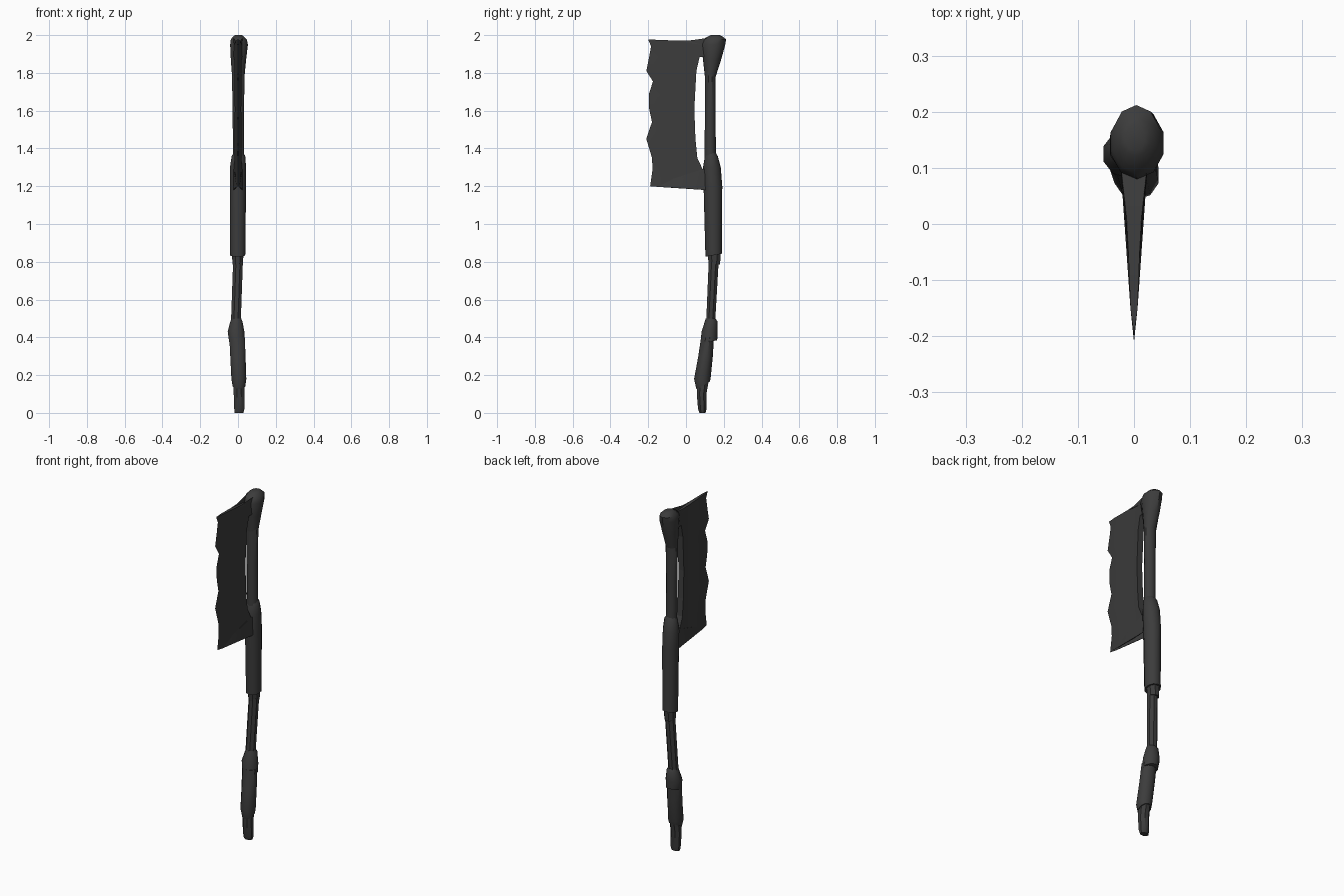
import bpy, bmesh, math

cube = bpy.data.objects.get("Cube")
if cube:
    bpy.data.objects.remove(cube)

# One dark iron grey for the whole weapon
iron = bpy.data.materials.new("dark iron grey")
iron.use_nodes = True
COLOUR = (0.045, 0.045, 0.045, 1)
iron.diffuse_color = COLOUR
iron.node_tree.nodes["Principled BSDF"].inputs["Base Color"].default_value = COLOUR


def finish(name, bm, angle):
    bmesh.ops.recalc_face_normals(bm, faces=bm.faces)
    mesh = bpy.data.meshes.new(name)
    bm.to_mesh(mesh)
    bm.free()
    mesh.materials.append(iron)
    obj = bpy.data.objects.new(name, mesh)
    bpy.context.collection.objects.link(obj)
    bpy.ops.object.select_all(action='DESELECT')
    obj.select_set(True)
    bpy.context.view_layer.objects.active = obj
    bpy.ops.object.shade_smooth_by_angle(angle=math.radians(angle))
    return obj


def loft(name, rings, sides=10, tilt=0.0):
    """Closed tube through rings (z, y_front, y_back, x_right, x_left);
    tilt slants the first ring up towards the back."""
    bm = bmesh.new()
    loops = []
    for i, (z, y0, y1, x0, x1) in enumerate(rings):
        loop = []
        for k in range(sides):
            a = 2 * math.pi * (k + 0.5) / sides
            slant = tilt * math.sin(a) if i == 0 else 0
            loop.append(bm.verts.new(((x0 + x1) / 2 + (x1 - x0) / 2 * math.cos(a),
                                      (y0 + y1) / 2 + (y1 - y0) / 2 * math.sin(a),
                                      z + slant)))
        loops.append(loop)
    for a, b in zip(loops, loops[1:]):
        for k in range(sides):
            n = (k + 1) % sides
            bm.faces.new((a[k], a[n], b[n], b[k]))
    bm.faces.new(loops[0])
    bm.faces.new(loops[-1])
    return finish(name, bm, 40)


def lerp(table, v):
    """Piecewise linear lookup in ascending (key, value) pairs."""
    if v <= table[0][0]:
        return table[0][1]
    for (a, fa), (b, fb) in zip(table, table[1:]):
        if v <= b:
            return fa + (fb - fa) * (v - a) / (b - a)
    return table[-1][1]


# Handle, from the butt up to the head
loft("handle_butt", [(0.0, .07, .105, -.02, .03), (.02, .062, .11, -.022, .036),
                     (.1, .055, .11, -.025, .036), (.18, .055, .125, -.025, .036)], 8)
loft("lower_grip", [(.145, .055, .125, -.03, .04), (.18, .043, .13, -.037, .046),
                    (.3, .065, .142, -.043, .042), (.4, .08, .148, -.048, .038)], tilt=.02)
loft("grip_knob", [(.375, .077, .165, -.048, .037), (.43, .082, .168, -.057, .036),
                   (.485, .1, .167, -.042, .025), (.5, .105, .155, -.035, .018)], tilt=.01)
loft("thin_shaft", [(.46, .104, .155, -.04, .016), (.8, .118, .175, -.028, .028)], 8)
loft("shaft_collar", [(.785, .117, .183, -.032, .027), (.85, .112, .186, -.034, .033)], 8)
loft("main_grip", [(.835, .103, .192, -.043, .04), (.86, .102, .19, -.044, .042),
                   (1.2, .093, .192, -.045, .044), (1.3, .09, .184, -.045, .045),
                   (1.36, .1, .168, -.035, .04), (1.38, .11, .155, -.022, .028)], tilt=.008)
loft("upper_shaft", [(1.32, .098, .158, -.028, .034), (1.6, .1, .157, -.03, .033),
                     (1.8, .1, .157, -.034, .037)])
loft("head_knob", [(1.78, .1, .157, -.033, .036), (1.87, .09, .186, -.04, .045),
                   (1.95, .08, .208, -.044, .055), (1.978, .09, .212, -.04, .048),
                   (1.995, .12, .19, -.025, .03), (2.0, .13, .178, -.015, .02)])

# Chipped blade: rows down the cutting edge (z, y), thickening towards the handle
CHIPS = [(1.977, -.2), (1.94, -.185), (1.885, -.195), (1.81, -.21), (1.755, -.175),
         (1.685, -.197), (1.61, -.195), (1.54, -.18), (1.45, -.21), (1.35, -.18),
         (1.29, -.177), (1.2, -.19)]
SPINE = [(1.29, .088), (1.35, .06), (1.45, .05), (1.61, .044), (1.81, .055), (1.885, .072)]
THICK = [(-.16, .006), (0, .012), (.06, .019), (.13, .026)]
TOP = [(-.2, 0), (0, -.008), (.13, .01)]
BOTTOM = [(-.2, 0), (.1, -.02)]

bm = bmesh.new()
rows = []
for i, (z, edge) in enumerate(CHIPS):
    ys = [-.15, -.05, 0.01, lerp(SPINE, z)]
    if z > 1.88 or z < 1.3:
        ys.append(.13)          # arms reaching into the handle
    rim = lerp(TOP, 0) * 0
    row = [(bm.verts.new((0, edge, z)),) * 2]
    for y in ys:
        rise = lerp(TOP, y) if i == 0 else lerp(BOTTOM, y) if i == len(CHIPS) - 1 else 0
        row.append(tuple(bm.verts.new((s * lerp(THICK, y), y, z + rise)) for s in (-1, 1)))
    rows.append(row)

for a, b in zip(rows, rows[1:]):
    for k in range(min(len(a), len(b)) - 1):
        for s in (0, 1):
            bm.faces.new((a[k][s], a[k + 1][s], b[k + 1][s], b[k][s]))

# Close the top, the bottom, the spine and the arm undersides
rim = [e for e in bm.edges if e.is_boundary]
bmesh.ops.holes_fill(bm, edges=rim, sides=0)
for a, b in zip(rows, rows[1:]):
    if len(a) == len(b) == 5:
        quad = (a[4][0], a[4][1], b[4][1], b[4][0])
        if not bm.faces.get(quad):
            bm.faces.new(quad)
bmesh.ops.triangulate(bm, faces=[f for f in bm.faces if len(f.verts) > 4])
finish("chipped_blade", bm, 25)
